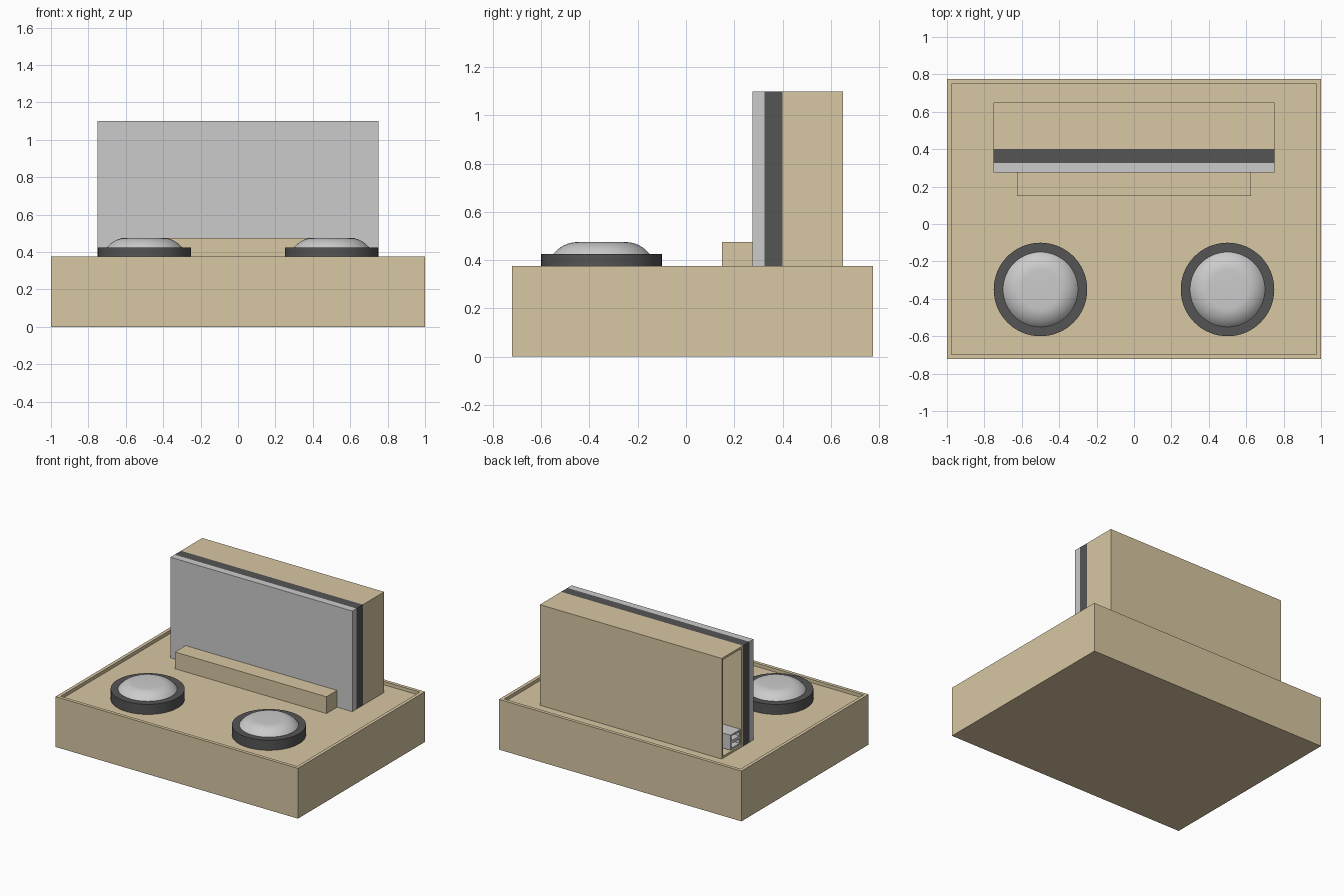
import bpy, bmesh, math
from mathutils import Vector

if "Cube" in bpy.data.objects:
    bpy.data.objects.remove(bpy.data.objects["Cube"])


def material(name, color):
    m = bpy.data.materials.new(name)
    m.diffuse_color = (*color, 1)
    m.use_nodes = True
    m.node_tree.nodes["Principled BSDF"].inputs["Base Color"].default_value = m.diffuse_color
    return m


TAN = material("tan", (0.69, 0.57, 0.36))
DARK = material("dark_grey", (0.09, 0.09, 0.09))
FLOOR = 0.35          # sunken deck that all upper parts stand on


def finish(name, bm, mat):
    mesh = bpy.data.meshes.new(name)
    bm.to_mesh(mesh)
    bm.free()
    ob = bpy.data.objects.new(name, mesh)
    bpy.context.collection.objects.link(ob)
    if mat:
        mesh.materials.append(mat)
    return ob


def box(name, lo, hi, mat=None, open_dir=None, wall=0.0, depth=0.0):
    """Box between two corners; the side facing open_dir may be hollowed."""
    bm = bmesh.new()
    bmesh.ops.create_cube(bm, size=1)
    for v in bm.verts:
        v.co = Vector([lo[i] + (v.co[i] + 0.5) * (hi[i] - lo[i]) for i in range(3)])
    bm.normal_update()
    if open_dir:
        d = Vector(open_dir)
        face = max(bm.faces, key=lambda f: f.normal.dot(d))
        bmesh.ops.inset_region(bm, faces=[face], thickness=wall)
        inner = bmesh.ops.extrude_discrete_faces(bm, faces=[face])["faces"][0]
        bmesh.ops.translate(bm, verts=inner.verts, vec=-d * depth)
    return finish(name, bm, mat)


def lathe(name, center, profile, mat=None):
    """Turn an (r, z) profile around a vertical axis."""
    bm = bmesh.new()
    verts = [bm.verts.new((r, 0, z)) for r, z in profile]
    edges = [bm.edges.new(p) for p in zip(verts, verts[1:])]
    bmesh.ops.spin(bm, geom=verts + edges, cent=(0, 0, 0), axis=(0, 0, 1),
                   angle=2 * math.pi, steps=64)
    bmesh.ops.remove_doubles(bm, verts=bm.verts, dist=1e-5)
    bmesh.ops.recalc_face_normals(bm, faces=bm.faces)
    ob = finish(name, bm, mat)
    ob.location = (*center, 0)
    bpy.context.view_layer.objects.active = ob
    ob.select_set(True)
    bpy.ops.object.shade_smooth_by_angle(angle=math.radians(35))
    ob.select_set(False)
    return ob


# Base with a shallow sunken deck
box("base_tray", (-1, -0.722, 0), (1, 0.775, 0.375), TAN, (0, 0, 1), 0.036, 0.375 - FLOOR)

# Upright panel: front plate, dark backing, hollow housing open on the left
box("front_plate", (-0.75, 0.275, FLOOR), (0.75, 0.325, 1.1))
box("dark_backing", (-0.75, 0.325, FLOOR), (0.75, 0.4, 1.1), DARK)
box("housing", (-0.75, 0.4, FLOOR), (0.75, 0.65, 1.1), TAN, (-1, 0, 0), 0.022, 1.455)

# Double socket inside the housing
for i, part in enumerate(("lower_socket", "upper_socket")):
    z = FLOOR + 0.022 + i * 0.056
    box(part, (-0.745, 0.422, z), (-0.58, 0.54, z + 0.056), None, (-1, 0, 0), 0.016, 0.1)

# Ledge in front of the panel
box("ledge", (-0.625, 0.15, FLOOR), (0.625, 0.275, 0.475), TAN)

# Round push buttons
ring = [(0, FLOOR), (0.25, FLOOR), (0.25, 0.425), (0.2, 0.425), (0.2, 0.4)]
dome = [(0.2, 0.41), (0.2, 0.425)]
for k in range(1, 9):
    a = math.radians(40 + k * 50 / 8)
    s0 = math.sin(math.radians(40))
    dome.append((0.1 + 0.1 * math.cos(a) / math.cos(math.radians(40)),
                 0.425 + 0.05 * (math.sin(a) - s0) / (1 - s0)))
dome.append((0, 0.476))
for side, x in (("left", -0.5), ("right", 0.5)):
    lathe(side + "_button_ring", (x, -0.35), ring, DARK)
    lathe(side + "_button_dome", (x, -0.35), dome)
